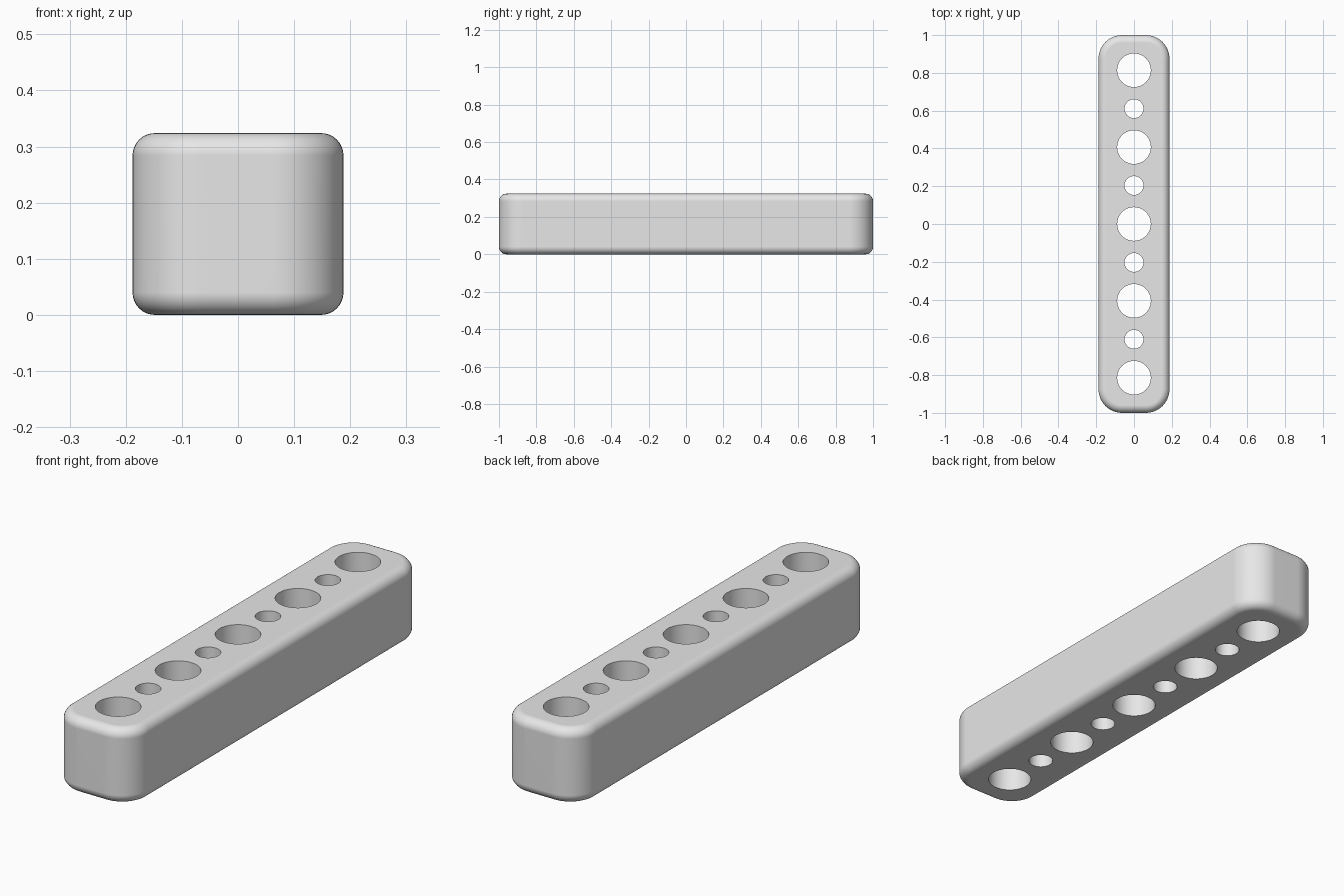
import bpy
import bmesh
from mathutils import Matrix, Vector

WIDTH, LENGTH, HEIGHT = 0.376, 2.0, 0.324
CORNER, FILLET = 0.125, 0.04
PITCH, BIG, SMALL = 0.2035, 0.089, 0.05

default = bpy.data.objects.get("Cube")
if default:
    bpy.data.objects.remove(default)


def make_object(name, bm):
    mesh = bpy.data.meshes.new(name)
    bm.to_mesh(mesh)
    bm.free()
    obj = bpy.data.objects.new(name, mesh)
    bpy.context.collection.objects.link(obj)
    return obj


# Plain grey material
grey = bpy.data.materials.new("light grey")
grey.use_nodes = True
colour = (0.8, 0.8, 0.8, 1)
grey.diffuse_color = colour
grey.node_tree.nodes["Principled BSDF"].inputs["Base Color"].default_value = colour

# Bar: box with rounded upright corners, then filleted top and bottom rims
bm = bmesh.new()
bmesh.ops.create_cube(bm, size=1)
bmesh.ops.scale(bm, vec=(WIDTH, LENGTH, HEIGHT), verts=bm.verts)
bmesh.ops.translate(bm, vec=(0, 0, HEIGHT / 2), verts=bm.verts)
upright = [e for e in bm.edges if abs(e.verts[0].co.z - e.verts[1].co.z) > 0.1]
bmesh.ops.bevel(bm, geom=upright, offset=CORNER, offset_type='OFFSET',
                segments=12, profile=0.5, affect='EDGES')
bm.normal_update()
rims = [e for e in bm.edges if any(abs(f.normal.z) > 0.9 for f in e.link_faces)]
bmesh.ops.bevel(bm, geom=rims, offset=FILLET, offset_type='OFFSET',
                segments=8, profile=0.5, affect='EDGES')
bar = make_object("holed_bar", bm)
bar.data.materials.append(grey)

# Through holes: large and small alternate along the bar
bm = bmesh.new()
for i in range(-4, 5):
    radius = BIG if i % 2 == 0 else SMALL
    place = Matrix.Translation(Vector((0, i * PITCH, HEIGHT / 2)))
    bmesh.ops.create_cone(bm, cap_ends=True, segments=64, radius1=radius,
                          radius2=radius, depth=HEIGHT * 2, matrix=place)
cutter = make_object("hole_cutter", bm)
cutter.data.materials.append(grey)
cutter.hide_render = True

cut = bar.modifiers.new("holes", 'BOOLEAN')
cut.operation = 'DIFFERENCE'
cut.solver = 'EXACT'
cut.object = cutter
bpy.ops.object.select_all(action='DESELECT')
bar.select_set(True)
bpy.context.view_layer.objects.active = bar
bpy.ops.object.modifier_apply(modifier=cut.name)
bpy.data.objects.remove(cutter)

# Smooth shading with crisp hole rims and flat large faces
bpy.ops.object.shade_smooth_by_angle(angle=0.6)
weighted = bar.modifiers.new("flat_faces", 'WEIGHTED_NORMAL')
weighted.keep_sharp = True
